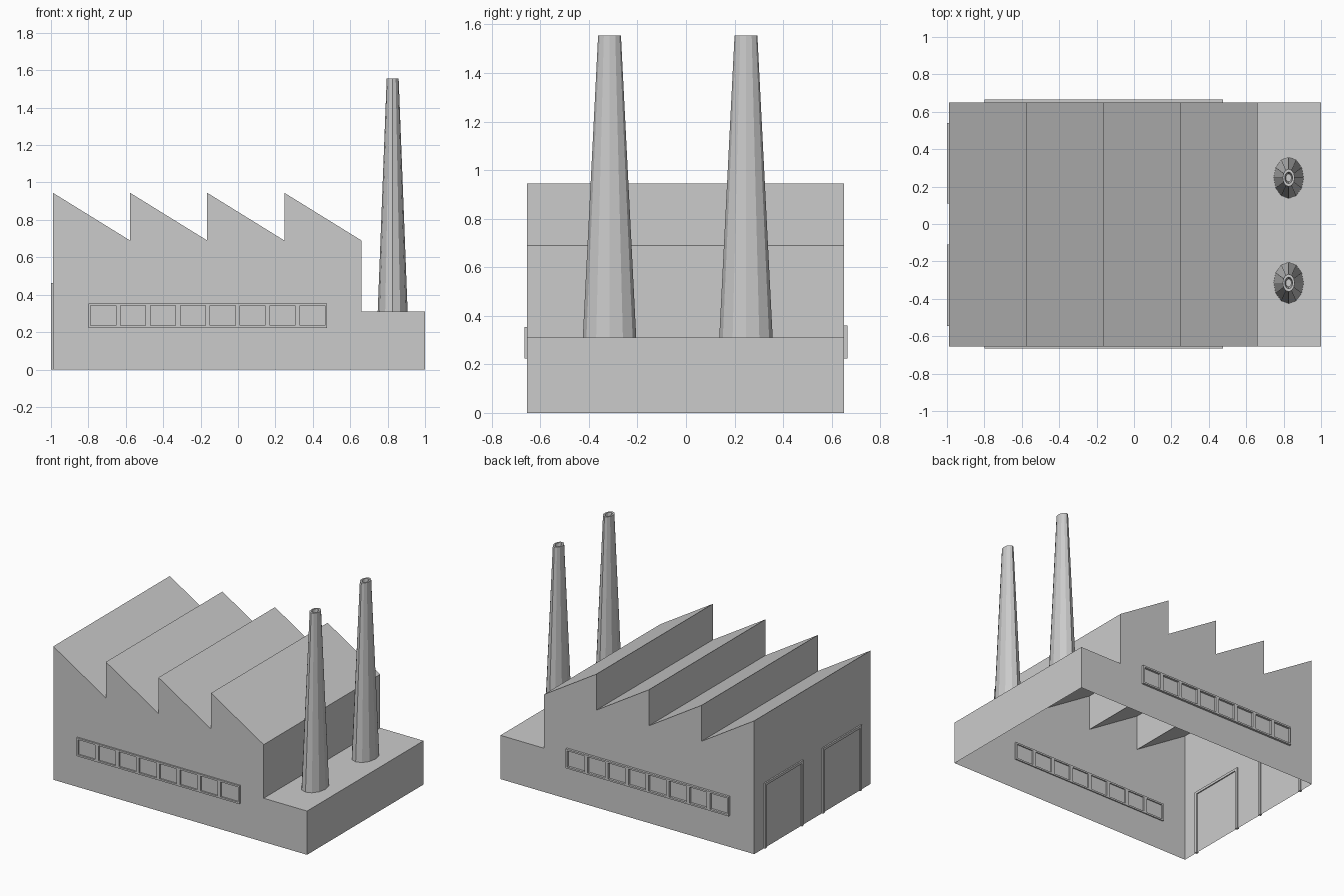
import bpy, bmesh
from math import cos, sin, tau

if "Cube" in bpy.data.objects:
    bpy.data.objects.remove(bpy.data.objects["Cube"])

Y0, Y1 = -0.655, 0.65      # front and back walls
XL, XS, XR = -0.99, 0.66, 1.0


def finish(name, bm):
    me = bpy.data.meshes.new(name)
    bm.to_mesh(me)
    bm.free()
    ob = bpy.data.objects.new(name, me)
    bpy.context.collection.objects.link(ob)
    return ob


def box(bm, lo, hi):
    vs = bmesh.ops.create_cube(bm, size=1)["verts"]
    for v in vs:
        for i in range(3):
            v.co[i] = (lo[i] + hi[i]) / 2 + v.co[i] * (hi[i] - lo[i])


# Hall with sawtooth roof and low annex: one extruded profile, open underneath
teeth, low, high = 4, 0.69, 0.945
pitch = (XS - XL) / teeth
profile = [(XL, 0)]
for i in range(teeth):
    profile += [(XL + i * pitch, high), (XL + (i + 1) * pitch, low)]
profile += [(XS, 0.31), (XR, 0.31), (XR, 0)]
bm = bmesh.new()
face = bm.faces.new([bm.verts.new((x, Y0, z)) for x, z in profile])
ext = bmesh.ops.extrude_face_region(bm, geom=[face], use_keep_orig=True)["geom"]
for v in ext:
    if isinstance(v, bmesh.types.BMVert):
        v.co.y = Y1
bmesh.ops.recalc_face_normals(bm, faces=bm.faces)
floor = [f for f in bm.faces if all(v.co.z < 1e-4 for v in f.verts)]
bmesh.ops.delete(bm, geom=floor, context="FACES")
finish("factory_hall", bm)


# Window bands: rails and mullions that pass through the long walls
def window_band(name, ya, yb, za, zb, panes=8, xa=-0.80, xb=0.477, rim=0.012, bar=0.025):
    bm = bmesh.new()
    box(bm, (xa, ya, za), (xb, yb, za + rim))
    box(bm, (xa, ya, zb - rim), (xb, yb, zb))
    step = (xb - xa - 2 * rim + bar) / panes
    for i in range(panes + 1):
        right = xa + rim + i * step
        left = right - bar
        box(bm, (max(left, xa), ya, za + rim), (min(right, xb), yb, zb - rim))
    finish(name, bm)


window_band("front_windows", Y0 - 0.011, Y0 + 0.008, 0.223, 0.353)
window_band("back_windows", Y1 - 0.008, Y1 + 0.016, 0.223, 0.36)


# Door frames on the left wall
def door_frame(name, ya, yb, top=0.463, w=0.018):
    bm = bmesh.new()
    xa, xb = -1.0, XL + 0.008
    box(bm, (xa, ya, 0), (xb, ya + w, top))
    box(bm, (xa, yb - w, 0), (xb, yb, top))
    box(bm, (xa, ya + w, top - w), (xb, yb - w, top))
    finish(name, bm)


door_frame("front_door_frame", -0.545, -0.11)
door_frame("back_door_frame", 0.11, 0.54)


# Tapered oval chimneys with a hollow mouth
def chimney(name, cx, cy, sides=12):
    rings = [(0.080, 0.110, 0.31), (0.032, 0.047, 1.555),
             (0.021, 0.031, 1.555), (0.015, 0.021, 1.50)]
    bm = bmesh.new()
    loops = [[bm.verts.new((cx + rx * cos(tau * i / sides), cy + ry * sin(tau * i / sides), z))
              for i in range(sides)] for rx, ry, z in rings]
    for a, b in zip(loops, loops[1:]):
        for i in range(sides):
            j = (i + 1) % sides
            bm.faces.new((a[i], a[j], b[j], b[i]))
    bm.faces.new(loops[-1])
    finish(name, bm)


chimney("front_chimney", 0.827, -0.315)
chimney("back_chimney", 0.827, 0.247)
